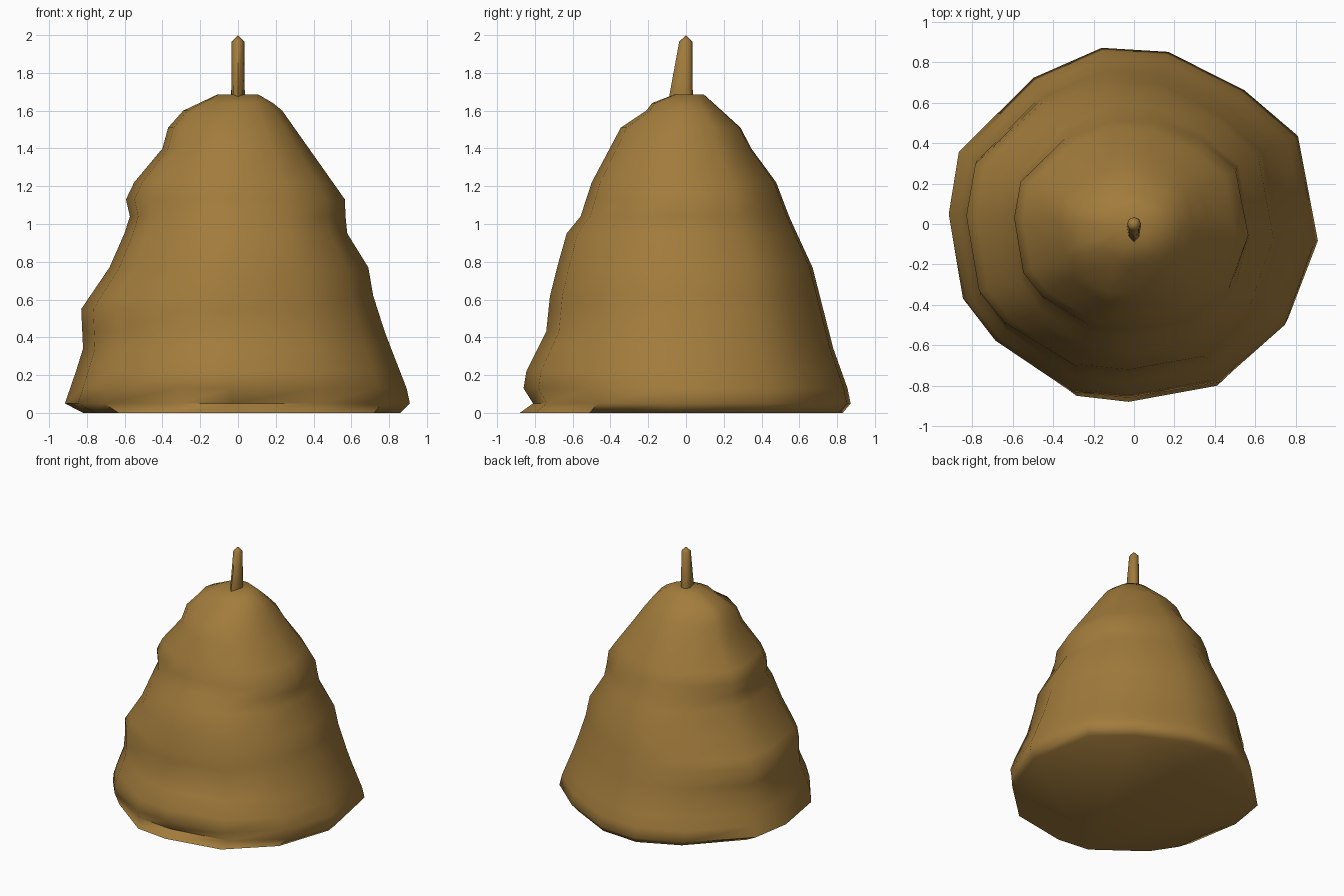
import bpy, bmesh, math

if "Cube" in bpy.data.objects:
    bpy.data.objects.remove(bpy.data.objects["Cube"])

straw = bpy.data.materials.new("straw brown")
straw.diffuse_color = (0.36, 0.20, 0.045, 1)
straw.use_nodes = True
straw.node_tree.nodes["Principled BSDF"].inputs["Base Color"].default_value = straw.diffuse_color

# plan outline of the stack, counter-clockwise
OUTLINE = [(.92, -.09), (.82, .44), (.55, .67), (.17, .86), (-.16, .88), (-.5, .73), (-.87, .36),
           (-.92, .05), (-.85, -.4), (-.71, -.59), (-.32, -.85), (-.03, -.88), (.44, -.8), (.77, -.51)]

# silhouettes as (height, distance from the axis)
LEFT = [(0, .82), (.04, .92), (.33, .82), (.55, .83), (.8, .66), (1.03, .57), (1.16, .60),
        (1.4, .40), (1.51, .37), (1.6, .29), (1.69, .1)]
RIGHT = [(0, .86), (.06, .92), (.42, .78), (.7, .69), (.77, .69), (.98, .56), (1.11, .58),
         (1.62, .22), (1.69, .1)]
FRONT = [(0, .88), (.05, .81), (.13, .86), (.21, .85), (.43, .74), (.62, .72), (.94, .64), (1.05, .55),
         (1.2, .51), (1.52, .34), (1.56, .24), (1.64, .18), (1.69, .05)]
BACK = [(0, .83), (.06, .88), (.34, .78), (.77, .67), (1.03, .55), (1.24, .47), (1.39, .35),
        (1.5, .3), (1.69, .09)]
HEIGHTS = [0, .05, .13, .22, .34, .43, .55, .62, .77, .95, 1.04, 1.13, 1.22, 1.4, 1.51, 1.6, 1.64, 1.685]


def reach(profile, z):
    for (z0, r0), (z1, r1) in zip(profile, profile[1:]):
        if z <= z1:
            return r0 + (r1 - r0) * (z - z0) / (z1 - z0)
    return profile[-1][1]


def loft(name, rings, tip, angle):
    bm = bmesh.new()
    loops = [[bm.verts.new(p) for p in ring] for ring in rings]
    n = len(loops[0])
    for a, b in zip(loops, loops[1:]):
        for i in range(n):
            j = (i + 1) % n
            bm.faces.new((a[i], a[j], b[j], b[i]))
    bm.faces.new(loops[0][::-1])
    top = bm.verts.new(tip)
    for i in range(n):
        bm.faces.new((loops[-1][i], loops[-1][(i + 1) % n], top))
    bmesh.ops.recalc_face_normals(bm, faces=bm.faces)
    mesh = bpy.data.meshes.new(name)
    bm.to_mesh(mesh)
    bm.free()
    mesh.materials.append(straw)
    ob = bpy.data.objects.new(name, mesh)
    bpy.context.collection.objects.link(ob)
    bpy.ops.object.select_all(action='DESELECT')
    ob.select_set(True)
    bpy.context.view_layer.objects.active = ob
    bpy.ops.object.shade_smooth_by_angle(angle=math.radians(angle))
    return ob


# lumpy stack
rings = []
for z in HEIGHTS:
    ring = []
    for x, y in OUTLINE:
        sx = reach(RIGHT if x > 0 else LEFT, z) / .92
        sy = reach(BACK if y > 0 else FRONT, z) / .88
        ring.append((x * sx, y * sy, z))
    rings.append(ring)
loft("hay_stack", rings, (0, 0, 1.68), 60)

# centre pole, with its foot drawn out towards the front
pole = []
for z, r, front in [(1.6, .036, .1), (1.67, .036, .09), (1.965, .034, .036)]:
    pole.append([(r * math.cos(a), (r if math.sin(a) > 0 else front) * math.sin(a), z)
                 for a in [i * math.tau / 8 for i in range(8)]])
loft("centre_pole", pole, (0, 0, 2.0), 60)
